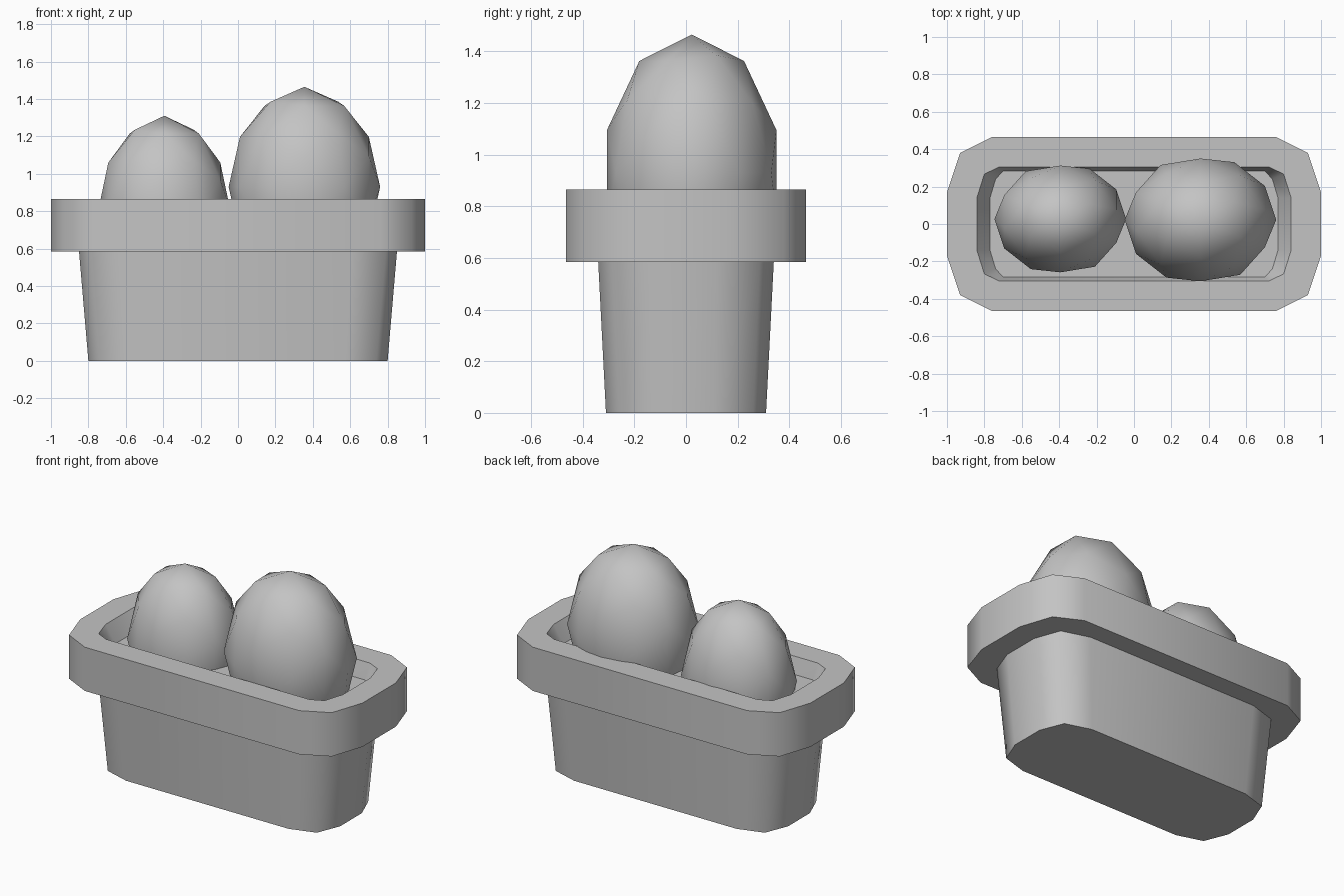
import bpy, bmesh, math
from mathutils import Matrix

cube = bpy.data.objects.get("Cube")
if cube:
    bpy.data.objects.remove(cube, do_unlink=True)

# Single flat grey
grey = bpy.data.materials.new("plain_grey")
grey.use_nodes = True
colour = (0.55, 0.55, 0.55, 1)
grey.diffuse_color = colour
grey.node_tree.nodes["Principled BSDF"].inputs["Base Color"].default_value = colour


def finish(name, bm, angle):
    mesh = bpy.data.meshes.new(name)
    bm.to_mesh(mesh)
    bm.free()
    mesh.materials.append(grey)
    obj = bpy.data.objects.new(name, mesh)
    bpy.context.collection.objects.link(obj)
    bpy.ops.object.select_all(action='DESELECT')
    obj.select_set(True)
    bpy.context.view_layer.objects.active = obj
    bpy.ops.object.shade_smooth_by_angle(angle=math.radians(angle))
    return obj


def outline(corner):
    """Mirror three points of one corner into a full rounded rectangle."""
    q = list(corner)
    r = q[::-1]
    return (q + [(-x, y) for x, y in r] + [(-x, -y) for x, y in q]
            + [(x, -y) for x, y in r])


def stack(name, levels, cap_first=False, cap_last=False):
    """Skin a list of (corner, height) outlines, in order."""
    bm = bmesh.new()
    rings = [[bm.verts.new((x, y, z)) for x, y in outline(c)] for c, z in levels]
    for low, high in zip(rings, rings[1:]):
        for i in range(len(low)):
            j = (i + 1) % len(low)
            bm.faces.new((low[i], low[j], high[j], high[i]))
    if cap_first:
        bm.faces.new(rings[0][::-1])
    if cap_last:
        bm.faces.new(rings[-1])
    return finish(name, bm, 53)


pot_base = [(0.80, 0.11), (0.74, 0.26), (0.575, 0.31)]
pot_top = [(0.85, 0.12), (0.79, 0.285), (0.61, 0.34)]
rim_outer = [(1.0, 0.17), (0.93, 0.38), (0.76, 0.465)]
opening = [(0.84, 0.14), (0.80, 0.267), (0.72, 0.305)]
soil_edge = [(0.77, 0.14), (0.74, 0.24), (0.70, 0.283)]
RIM_LOW, RIM_HIGH, SOIL = 0.585, 0.865, 0.76

# Tapered pot, overhanging rim with sloped inside wall, and soil
stack("pot_body", [(pot_base, 0), (pot_top, RIM_LOW)], cap_first=True)
stack("pot_rim", [(pot_top, RIM_LOW), (rim_outer, RIM_LOW), (rim_outer, RIM_HIGH),
                  (opening, RIM_HIGH), (soil_edge, SOIL)])
stack("soil", [(soil_edge, SOIL)], cap_last=True)

# Round plants: faceted spheres with the pole along x
turn = Matrix(((0, 0, 1, 0), (1, 0, 0, 0), (0, 1, 0, 0), (0, 0, 0, 1)))
plants = {
    "large_plant": ((0.355, 0.022, 0.93), (0.405, 0.345, 0.535)),
    "small_plant": ((-0.394, 0.027, 0.81), (0.352, 0.30, 0.50)),
}
for name, (centre, radii) in plants.items():
    bm = bmesh.new()
    bmesh.ops.create_icosphere(bm, subdivisions=2, radius=1)
    bm.transform(Matrix.Translation(centre) @ Matrix.Diagonal((*radii, 1)) @ turn)
    finish(name, bm, 80)
